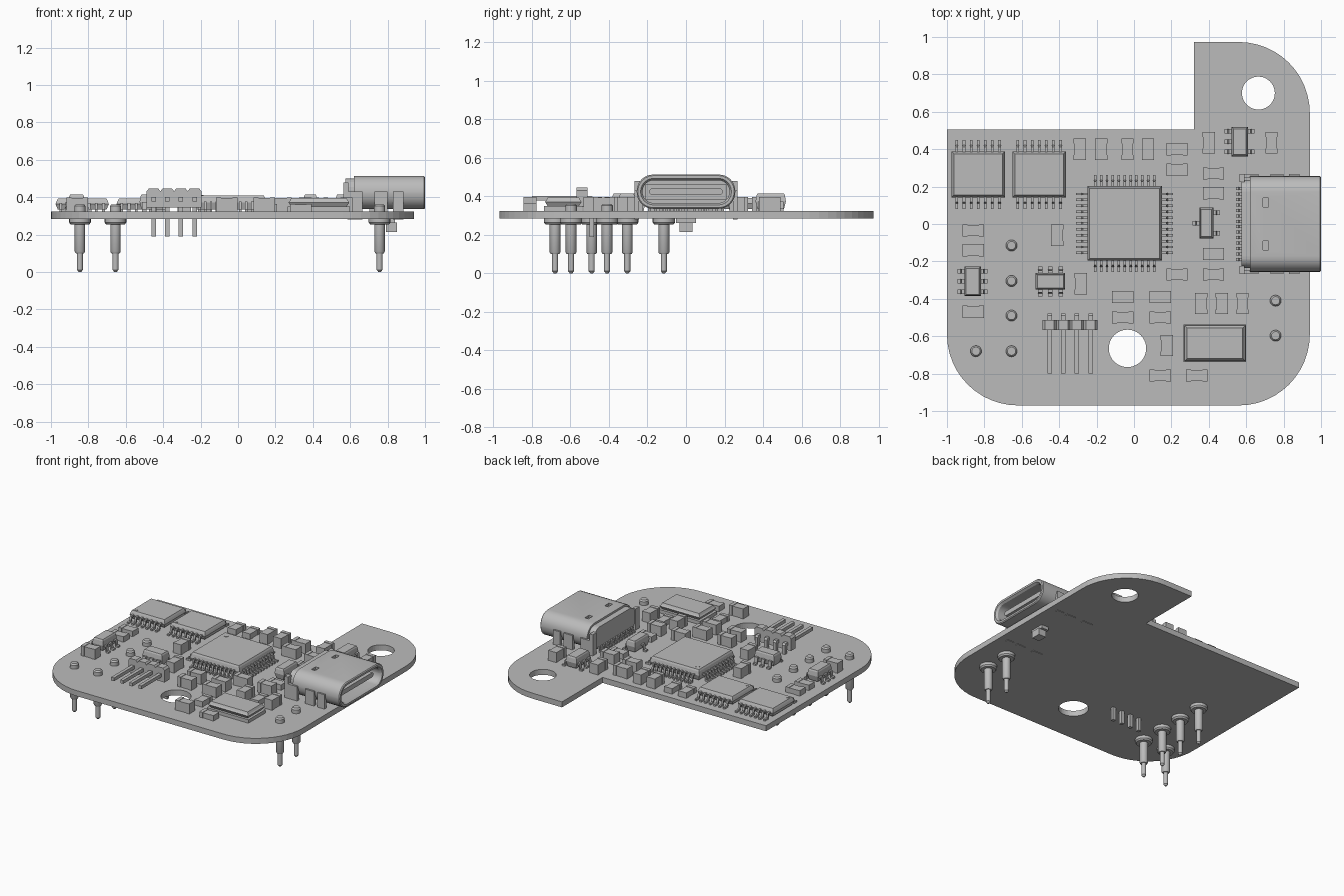
import bpy, bmesh, math
from mathutils import Vector, Matrix

old = bpy.data.objects.get("Cube")
if old:
    bpy.data.objects.remove(old, do_unlink=True)

grey = bpy.data.materials.new("light grey")
grey.use_nodes = True
COLOUR = (0.5, 0.5, 0.5, 1)
grey.diffuse_color = COLOUR
grey.node_tree.nodes["Principled BSDF"].inputs["Base Color"].default_value = COLOUR

BASE, TOP = 0.285, 0.325  # underside and upper side of the board


def finish(name, bm, smooth=False):
    bmesh.ops.recalc_face_normals(bm, faces=bm.faces)
    mesh = bpy.data.meshes.new(name)
    bm.to_mesh(mesh)
    bm.free()
    mesh.materials.append(grey)
    obj = bpy.data.objects.new(name, mesh)
    bpy.context.collection.objects.link(obj)
    if smooth:
        bpy.ops.object.select_all(action="DESELECT")
        obj.select_set(True)
        bpy.context.view_layer.objects.active = obj
        bpy.ops.object.shade_smooth_by_angle(angle=math.radians(35))
    return obj


def loft(bm, rings):
    """Skin a closed solid through rings of equal point count."""
    loops = [[bm.verts.new(p) for p in ring] for ring in rings]
    n = len(loops[0])
    for a, b in zip(loops, loops[1:]):
        for i in range(n):
            j = (i + 1) % n
            bm.faces.new((a[i], a[j], b[j], b[i]))
    bm.faces.new(loops[0][::-1])
    bm.faces.new(loops[-1])


def box(bm, x0, x1, y0, y1, z0, z1):
    loft(bm, [[(x0, y0, z), (x1, y0, z), (x1, y1, z), (x0, y1, z)] for z in (z0, z1)])


def lathe(bm, x, y, profile, n=20):
    loft(bm, [[(x + r * math.cos(i * math.tau / n), y + r * math.sin(i * math.tau / n), z)
               for i in range(n)] for r, z in profile])


def package(bm, x, y, w, d, z0, z1, chamfer=0.012):
    """Moulded body with drafted sides and a chamfered top."""
    rings = []
    for inset, z in ((chamfer, z0), (0, (z0 + z1) / 2), (chamfer / 2, z1 - chamfer), (chamfer, z1)):
        a, b = w / 2 - inset, d / 2 - inset
        rings.append([(x - a, y - b, z), (x + a, y - b, z), (x + a, y + b, z), (x - a, y + b, z)])
    loft(bm, rings)


def lead(bm, x, y, angle, reach, height, width):
    """Gull-wing lead starting at a body edge and pointing along angle."""
    t = 0.012
    prof = [(-0.015, height), (reach * 0.4, height), (reach * 0.55, TOP + t), (reach, TOP + t),
            (reach, TOP), (reach * 0.4, TOP), (reach * 0.25, height - t), (-0.015, height - t)]
    out = Vector((math.cos(angle), math.sin(angle), 0))
    side = Vector((-out.y, out.x, 0)) * width / 2
    loft(bm, [[Vector((x, y, z)) + out * r + side * s for r, z in prof] for s in (-1, 1)])


def lead_row(bm, x, y, w, d, direction, offsets, reach, height, width):
    """Leads along one side of a body; direction is a quarter-turn count."""
    angle = direction * math.pi / 2
    c, s = round(math.cos(angle)), round(math.sin(angle))
    for o in offsets:
        lead(bm, x + c * w / 2 - s * o, y + s * d / 2 + c * o, angle, reach, height, width)


def spread(count, pitch):
    return [(i - (count - 1) / 2) * pitch for i in range(count)]


def cut(obj, cutter):
    mod = obj.modifiers.new("cut", "BOOLEAN")
    mod.object, mod.operation, mod.solver = cutter, "DIFFERENCE", "EXACT"
    bpy.context.view_layer.objects.active = obj
    bpy.ops.object.modifier_apply(modifier=mod.name)
    bpy.data.objects.remove(cutter, do_unlink=True)


# Circuit board with three rounded corners and two mounting holes
def arc(cx, cy, start, r=0.38, n=12):
    return [(cx + r * math.cos(math.radians(start + 90 * i / n)),
             cy + r * math.sin(math.radians(start + 90 * i / n))) for i in range(n + 1)]


outline = ([(-1, 0.505), ] + arc(-0.62, -0.59, 180) + arc(0.56, -0.59, 270)
           + arc(0.56, 0.593, 0) + [(0.32, 0.973), (0.32, 0.505)])
bm = bmesh.new()
loft(bm, [[(x, y, z) for x, y in outline] for z in (BASE, TOP)])
board = finish("circuit_board", bm)
for x, y, r in ((0.665, 0.7, 0.088), (-0.035, -0.665, 0.1)):
    bm = bmesh.new()
    lathe(bm, x, y, [(r, 0.2), (r, 0.4)], 40)
    cut(board, finish("hole_cutter", bm))

# Spring contact pins through the board
bm = bmesh.new()
for x, y in [(-0.655, v) for v in (-0.115, -0.305, -0.49, -0.68)] + [
        (-0.845, -0.68), (0.757, -0.41), (0.757, -0.597)]:
    lathe(bm, x, y, [(0.006, 0), (0.016, 0.012), (0.016, 0.1), (0.022, 0.1), (0.028, 0.11),
                     (0.028, 0.255), (0.05, 0.255), (0.058, 0.265), (0.058, BASE),
                     (0.03, BASE), (0.03, 0.352), (0.022, 0.362)])
finish("contact_pins", bm, True)

# Two driver chips with leads front and back
for name, x in (("driver_chip_left", -0.833), ("driver_chip_right", -0.507)):
    bm = bmesh.new()
    package(bm, x, 0.265, 0.285, 0.245, 0.335, 0.392)
    lathe(bm, x - 0.11, 0.175, [(0.012, 0.39), (0.012, 0.394)], 12)
    for side in (1, 3):
        lead_row(bm, x, 0.265, 0.285, 0.245, side, spread(7, 0.038), 0.062, 0.37, 0.014)
    finish(name, bm)

# Main processor with leads on four sides
bm = bmesh.new()
package(bm, -0.05, 0.003, 0.398, 0.398, 0.335, 0.41)
lathe(bm, -0.2, 0.15, [(0.016, 0.409), (0.016, 0.412)], 16)
for side in range(4):
    lead_row(bm, -0.05, 0.003, 0.398, 0.398, side, spread(11, 0.0315), 0.06, 0.378, 0.013)
finish("processor", bm)

# Small transistor packages: centre, size, and lead offsets by side
triple, pair = (-0.055, 0, 0.055), (-0.055, 0.055)
for name, x, y, w, d, sides in (
        ("regulator_back", 0.565, 0.44, 0.088, 0.158, {2: triple, 0: pair}),
        ("regulator_left", -0.863, -0.307, 0.088, 0.158, {2: triple, 0: triple}),
        ("regulator_centre", -0.447, -0.307, 0.158, 0.088, {1: triple, 3: triple}),
        ("transistor", 0.387, 0.005, 0.076, 0.165, {2: (0,), 0: pair})):
    bm = bmesh.new()
    package(bm, x, y, w, d, 0.335, 0.415, 0.01)
    for side, offsets in sides.items():
        lead_row(bm, x, y, w, d, side, offsets, 0.036, 0.375, 0.024)
    finish(name, bm)

# Crystal can: flange with a raised lid
bm = bmesh.new()
box(bm, 0.265, 0.6, -0.737, -0.538, TOP, 0.35)
package(bm, 0.4325, -0.6375, 0.325, 0.19, 0.35, 0.395, 0.014)
finish("crystal", bm)


# Chip capacitors and resistors with end terminals
def chip(bm, x, y, upright, height):
    half, wide, cap = 0.057, 0.033, 0.026
    for a, b, shrink in ((-half, cap - half, 0), (half - cap, half, 0), (cap - half, half - cap, 0.003)):
        s = wide - shrink
        u, v = ((-s, s), (a, b)) if upright else ((a, b), (-s, s))
        box(bm, x + u[0], x + u[1], y + v[0], y + v[1], TOP, height - shrink)


chips = {
    ("capacitors_across", False, 0.398): [
        (0.23, 0.4), (0.23, 0.29), (0.425, 0.27), (0.425, -0.27), (0.23, -0.27), (-0.86, -0.47),
        (-0.06, -0.39), (0.14, -0.39), (-0.06, -0.5), (0.14, -0.5), (0.14, -0.81)],
    ("capacitors_upright", True, 0.398): [
        (-0.035, 0.4), (0.075, 0.4), (0.4, 0.435), (0.735, 0.435),
        (-0.41, -0.06), (-0.285, -0.32), (0.36, -0.425), (0.58, -0.425)],
    ("resistors_across", False, 0.365): [
        (0.425, 0.165), (0.425, -0.16), (-0.86, -0.035), (-0.86, -0.14), (0.335, -0.81)],
    ("resistors_upright", True, 0.365): [
        (-0.29, 0.4), (-0.175, 0.4), (0.47, -0.425), (0.175, -0.65)],
}
for (name, upright, height), places in chips.items():
    bm = bmesh.new()
    for x, y in places:
        chip(bm, x, y, upright, height)
    finish(name, bm)

# Right-angle pin header: chamfered blocks and bent pins
body, pins = bmesh.new(), bmesh.new()
for o in spread(4, 0.073):
    x = -0.342 + o
    rings = []
    for y in (-0.568, -0.512):
        rings.append([(x - 0.0365, y, 0.345), (x + 0.0365, y, 0.345), (x + 0.0365, y, 0.432),
                      (x + 0.025, y, 0.447), (x - 0.025, y, 0.447), (x - 0.0365, y, 0.432)])
    loft(body, rings)
    p = 0.012
    path = [(-0.8, 0.378), (-0.502, 0.378), (-0.502, 0.19), (-0.478, 0.19),
            (-0.478, 0.39), (-0.49, 0.402), (-0.8, 0.402)]
    loft(pins, [[(x + s, y, z) for y, z in path] for s in (-p, p)])
finish("header_body", body)
finish("header_pins", pins)


# Socket shell: hollow rounded tube opening to the side
def ring(x, half_y, z0, z1, r, n=6):
    pts = []
    for q, (sy, z) in enumerate(((1, z1 - r), (-1, z1 - r), (-1, z0 + r), (1, z0 + r))):
        for i in range(n + 1):
            a = (q + i / n) * math.pi / 2
            pts.append((x, sy * (half_y - r) + r * math.cos(a), z + r * math.sin(a)))
    return pts


bm = bmesh.new()
loft(bm, [ring(0.62, 0.256, 0.336, 0.514, 0.085), ring(0.994, 0.256, 0.336, 0.514, 0.085),
          ring(1.0, 0.25, 0.342, 0.508, 0.08), ring(1.0, 0.236, 0.356, 0.494, 0.068),
          ring(0.985, 0.226, 0.366, 0.484, 0.058), ring(0.67, 0.226, 0.366, 0.484, 0.058)])
shell = finish("socket_shell", bm)
bm = bmesh.new()
for s in (-1, 1):
    y = s * 0.115
    box(bm, 0.69, 0.72, y - 0.025, y + 0.025, 0.495, 0.53)
cut(shell, finish("slot_cutter", bm))
bpy.ops.object.select_all(action="DESELECT")
shell.select_set(True)
bpy.context.view_layer.objects.active = shell
bpy.ops.object.shade_smooth_by_angle(angle=math.radians(30))

# Socket insulator: rear block, contact tongue and locating pegs
bm = bmesh.new()
loft(bm, [ring(0.575, 0.235, 0.34, 0.5, 0.06), ring(0.625, 0.235, 0.34, 0.5, 0.06)])
loft(bm, [ring(0.66, 0.19, 0.408, 0.442, 0.015), ring(0.96, 0.19, 0.408, 0.442, 0.015)])
box(bm, 0.66, 0.76, -0.21, 0.21, 0.385, 0.465)
box(bm, 0.78, 0.84, -0.052, 0.052, 0.262, BASE)
box(bm, 0.79, 0.85, -0.034, 0.034, 0.215, 0.265)
finish("socket_insulator", bm)

# Socket mounting legs and rear solder tails
bm = bmesh.new()
for s in (-1, 1):
    for x0, x1 in ((0.585, 0.665), (0.73, 0.8), (0.83, 0.885)):
        lo, hi = sorted((s * 0.245, s * 0.268))
        box(bm, x0, x1, lo, hi, BASE - 0.004, 0.43)
    lo, hi = sorted((s * 0.225, s * 0.268))
    box(bm, 0.565, 0.59, lo, hi, TOP, 0.48)
for y in spread(14, 0.029):
    lead(bm, 0.575, y, math.pi, 0.03, 0.36, 0.016)
finish("socket_legs", bm)
